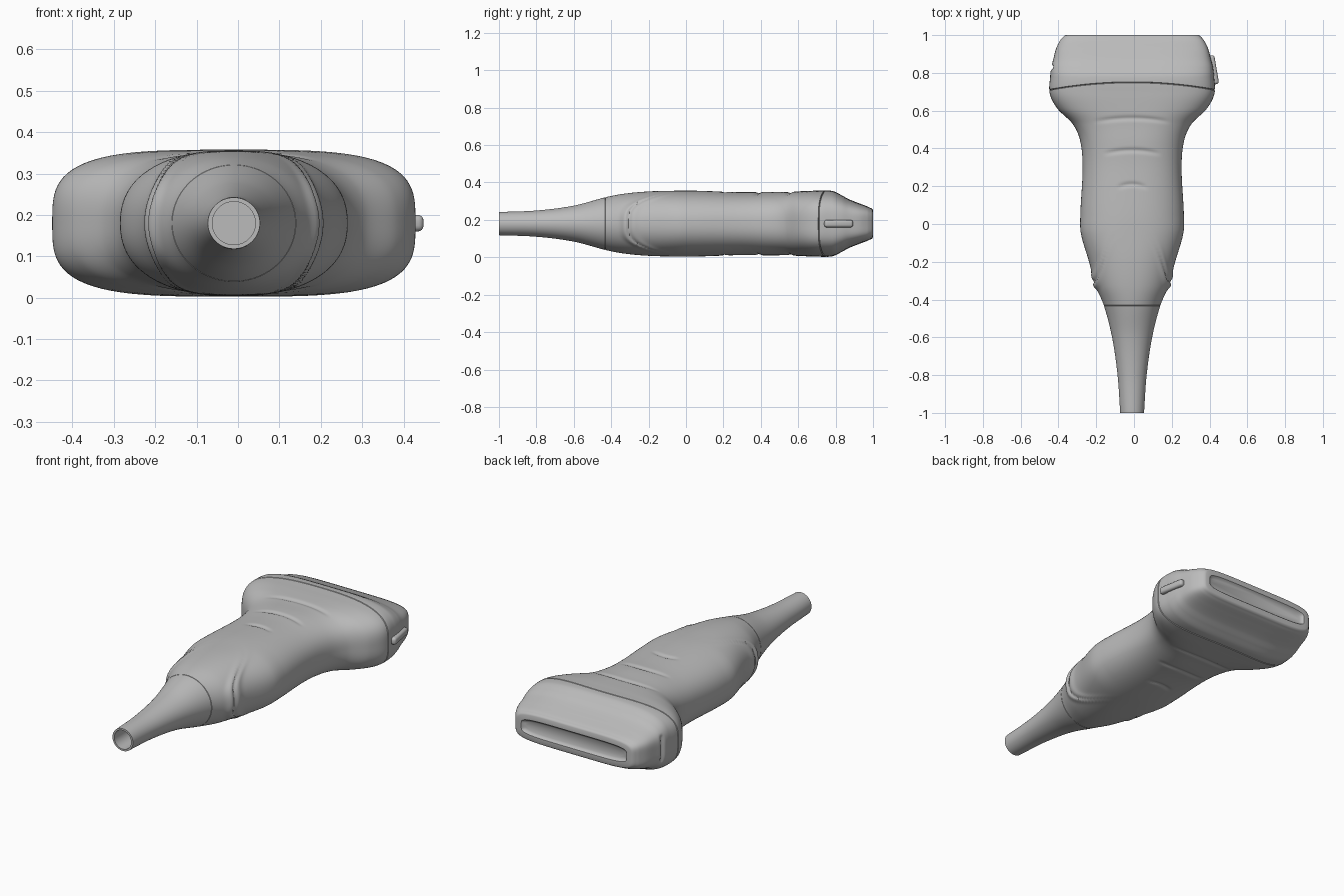
import bpy, bmesh, math
from math import cos, sin, exp, pi

old = bpy.data.objects.get("Cube")
if old:
    bpy.data.objects.remove(old, do_unlink=True)

grey = bpy.data.materials.new("plain grey")
grey.use_nodes = True
grey.diffuse_color = (0.5, 0.5, 0.5, 1)
grey.node_tree.nodes["Principled BSDF"].inputs["Base Color"].default_value = (0.5, 0.5, 0.5, 1)

CX, CZ, SEGS = -0.01, 0.18, 128

# Profile: position along y, half width, half height, squareness
KEYS = [(-1, .063, .062, 2), (-.8, .077, .07, 2), (-.6, .106, .096, 2),
        (-.43, .15, .141, 2), (-.33, .192, .16, 2.1), (-.2, .228, .172, 2.2),
        (-.05, .271, .176, 2.3), (.05, .274, .176, 2.3), (.3, .262, .168, 2.4),
        (.44, .275, .17, 2.5), (.53, .315, .169, 2.7), (.61, .395, .173, 3),
        (.69, .436, .176, 3.4), (.78, .434, .175, 3.6), (.83, .428, .153, 3.8),
        (.87, .418, .131, 4), (.93, .402, .107, 4.5), (.97, .382, .092, 5),
        (.99, .366, .083, 5), (1.01, .352, .08, 5)]


def profile(y):
    """Smooth interpolation of the profile keys."""
    i = 0
    while i < len(KEYS) - 2 and y > KEYS[i + 1][0]:
        i += 1
    a, b = KEYS[i], KEYS[i + 1]
    p, q = KEYS[max(i - 1, 0)], KEYS[min(i + 2, len(KEYS) - 1)]
    h = b[0] - a[0]
    t = (y - a[0]) / h
    out = []
    for k in (1, 2, 3):
        m0 = (b[k] - p[k]) / (b[0] - p[0]) * h
        m1 = (q[k] - a[k]) / (q[0] - a[0]) * h
        out.append(a[k] + t * m0 + t * t * (3 * (b[k] - a[k]) - 2 * m0 - m1)
                   + t ** 3 * (2 * (a[k] - b[k]) + m0 + m1))
    return out


def unit(j, n):
    """Point j on a unit superellipse."""
    c, s = cos(2 * pi * j / SEGS), sin(2 * pi * j / SEGS)
    r = (abs(c) ** n + abs(s) ** n) ** (-1 / n)
    return c * r, s * r


def bump(d, width):
    return exp(-(d / width) ** 2)


def body_detail(x, y, z, v):
    """Curved lip in front of each side grip, and three finger grooves."""
    d = y - (-.325 + .28 * v ** 4)
    lip = (.009 * bump(d - .04, .028) - .014 * bump(d, .02)) * (1 - v ** 6)
    x += math.copysign(lip, x) * min(1, abs(x) / .08)
    for pos, half in ((.56, .2), (.39, .15), (.21, .08)):
        if abs(x) < half:
            d = y - pos + .02 * (x / half) ** 2
            z -= math.copysign(.007, z) * bump(d, .011) * (1 - (x / half) ** 4) * min(1, v * v * 1.2)
    return x, z


def head_detail(x, y, z, v):
    """Short upright slot on the right flank."""
    if x < -.3 and abs(z) < .08:
        x += .012 * bump(y - .83, .011) * (1 - (z / .08) ** 6)
    return x, z


def ring(bm, t, inset=0.0, weight=0.0, detail=None):
    verts = []
    for j in range(SEGS):
        u, v = unit(j, profile(t)[2])
        y = t + weight * .04 * (1 - u * u)
        hw, hh, n = profile(y)
        u, v = unit(j, n)
        x, z = u * (hw - inset), v * (hh - inset)
        if detail:
            x, z = detail(x, y, z, v)
        verts.append(bm.verts.new((x + CX, y, z + CZ)))
    return verts


def plain_ring(bm, y, hw, hh, n):
    return [bm.verts.new((CX + hw * u, y, CZ + hh * v))
            for u, v in (unit(j, n) for j in range(SEGS))]


def skin(bm, rings):
    for a, b in zip(rings, rings[1:]):
        for j in range(SEGS):
            k = (j + 1) % SEGS
            bm.faces.new((a[j], a[k], b[k], b[j]))


def finish(bm, name, angle=40):
    bmesh.ops.recalc_face_normals(bm, faces=bm.faces)
    mesh = bpy.data.meshes.new(name)
    bm.to_mesh(mesh)
    bm.free()
    mesh.materials.append(grey)
    ob = bpy.data.objects.new(name, mesh)
    bpy.context.collection.objects.link(ob)
    bpy.ops.object.select_all(action='DESELECT')
    ob.select_set(True)
    bpy.context.view_layer.objects.active = ob
    bpy.ops.object.shade_smooth_by_angle(angle=math.radians(angle))
    return ob


def span(a, b, count):
    return [a + (b - a) * i / count for i in range(count + 1)]


# Hollow cable sleeve
bm = bmesh.new()
rings = [plain_ring(bm, y, .052, .052, 2) for y in (-.6, -1)]
rings += [ring(bm, y) for y in span(-1, -.433, 40)] + [ring(bm, -.432, .004)]
skin(bm, rings)
bm.faces.new(rings[0])
finish(bm, "cable_sleeve")

# Handle body, its back edge bowed along the seam
bm = bmesh.new()
rings = [ring(bm, -.432, .004)]
for t in span(-.43, .707, 150):
    w = min(1, max(0, (t - .57) / .137))
    rings.append(ring(bm, t, 0, w * w * (3 - 2 * w), body_detail))
rings.append(ring(bm, .71, .006, 1))
skin(bm, rings)
finish(bm, "handle_body")

# Scanning head with a recessed strip in its end
bm = bmesh.new()
rings = [ring(bm, .71, .006, 1)]
rings += [ring(bm, t, 0, (.99 - t) / .277, head_detail) for t in span(.713, .99, 70)]
rings += [ring(bm, .997, .003), ring(bm, 1, .009)]
rings += [plain_ring(bm, y, hw, hh, 5) for y, hw, hh in
          ((1, .325, .046), (.992, .318, .04), (.986, .305, .03))]
skin(bm, rings)
bm.faces.new(rings[-1])
finish(bm, "scanning_head")

# Raised orientation marker on the left flank
bm = bmesh.new()
bmesh.ops.create_cube(bm, size=1)
bmesh.ops.scale(bm, vec=(.05, .155, .04), verts=bm.verts)
bmesh.ops.bevel(bm, geom=bm.edges[:], offset=.014, segments=4, profile=.5, affect='EDGES')
marker = finish(bm, "orientation_marker")
marker.location = (.413, .815, CZ)
marker.rotation_euler.z = .17
